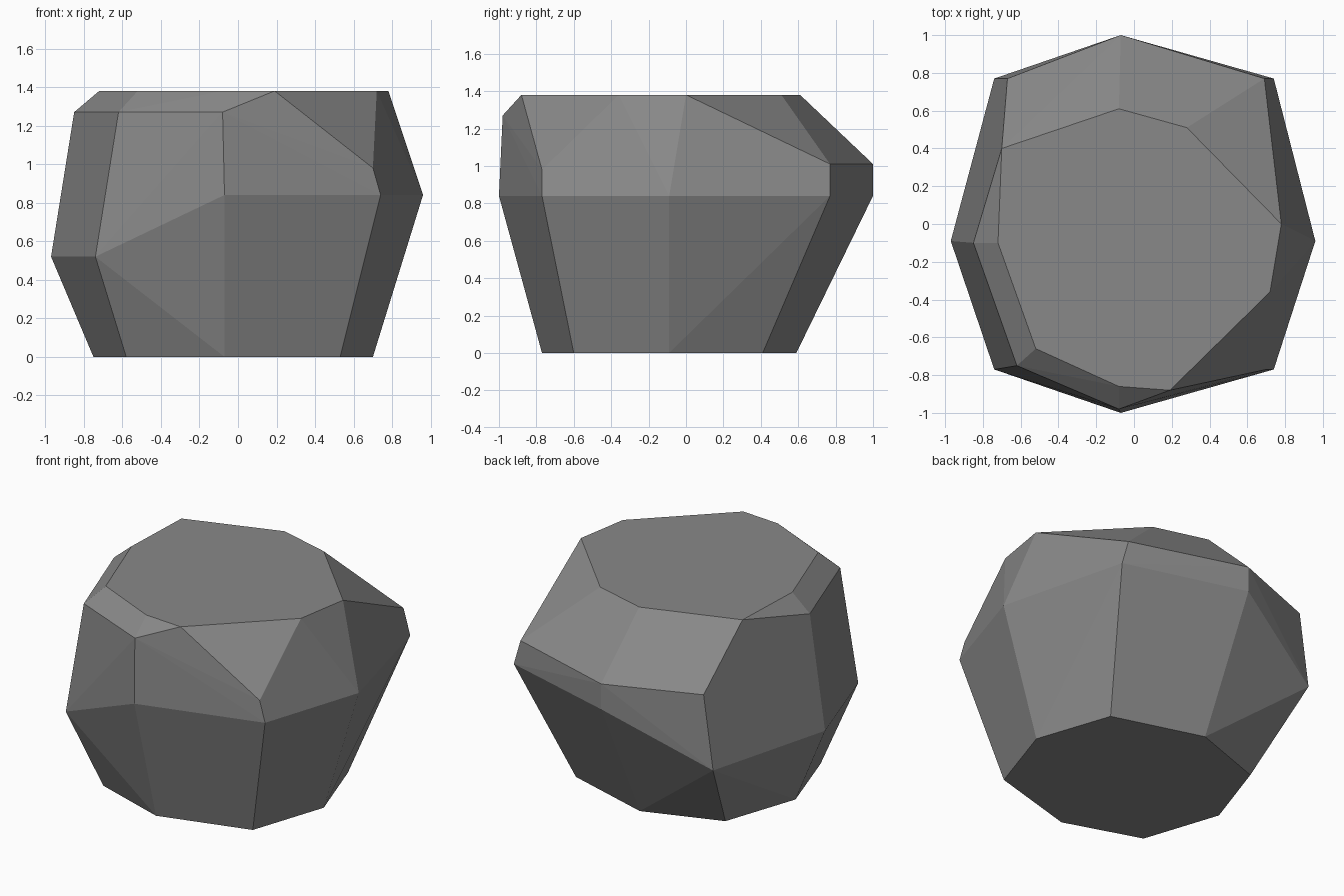
import bpy
import bmesh
import math

default_cube = bpy.data.objects.get("Cube")
if default_cube:
    bpy.data.objects.remove(default_cube, do_unlink=True)


def make_material(name, colour):
    material = bpy.data.materials.new(name)
    material.use_nodes = True
    material.diffuse_color = colour
    shader = material.node_tree.nodes["Principled BSDF"]
    shader.inputs["Base Color"].default_value = colour
    shader.inputs["Roughness"].default_value = 0.9
    return material


def at_height(outline, height):
    """Lift a flat outline to one height."""
    return [(x, y, height) for x, y in outline]


def make_faceted_solid(name, corners, material):
    """Wrap flat facets around the corner points."""
    bm = bmesh.new()
    for corner in corners:
        bm.verts.new(corner)
    hull = bmesh.ops.convex_hull(bm, input=bm.verts[:])
    loose = [v for v in bm.verts if not v.link_faces]
    bmesh.ops.delete(bm, geom=loose, context="VERTS")
    # Join the triangles that lie in one facet
    bmesh.ops.dissolve_limit(bm, angle_limit=math.radians(1.5),
                             verts=bm.verts[:], edges=bm.edges[:])
    bmesh.ops.recalc_face_normals(bm, faces=bm.faces[:])
    mesh = bpy.data.meshes.new(name)
    bm.to_mesh(mesh)
    bm.free()
    mesh.materials.append(material)
    solid = bpy.data.objects.new(name, mesh)
    bpy.context.collection.objects.link(solid)
    return solid


# Octagonal base
base = at_height([(-.07, -.77), (.53, -.6), (.7, -.09), (.53, .41),
                  (-.07, .59), (-.58, .41), (-.75, -.09), (-.58, -.6)], 0)

# Widest girdle, which dips on one side
girdle = at_height([(-.07, -1), (.74, -.77), (.96, -.09),
                    (.74, .77), (-.07, 1)], .84)
girdle += at_height([(-.74, .77), (-.97, -.09), (-.74, -.77)], .52)

# Lower corners of the chipped shoulders
shoulder = at_height([(-.08, -.98), (-.62, -.75), (-.85, -.1)], 1.27)
shoulder += at_height([(.69, .77), (-.07, 1), (-.67, .77)], 1.01)
shoulder += at_height([(.7, -.77)], .98)

# Flat, irregular top
crown = at_height([(-.08, .61), (.28, .51), (.78, 0), (.72, -.36), (.19, -.88),
                   (-.08, -.86), (-.52, -.66), (-.72, -.1), (-.7, .4)], 1.38)

stone_grey = make_material("stone grey", (.25, .25, .25, 1))
make_faceted_solid("rock", base + girdle + shoulder + crown, stone_grey)
